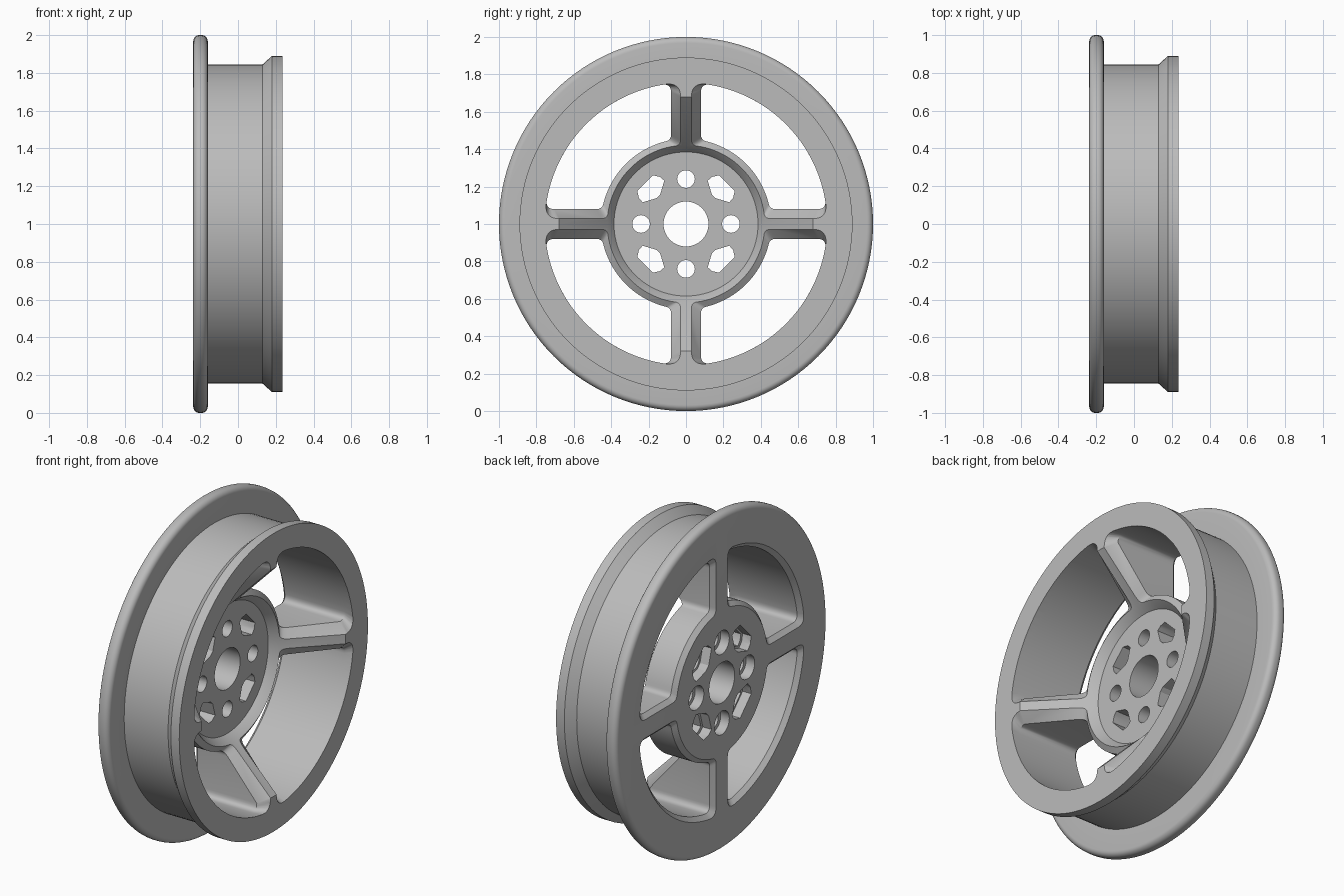
import bpy, bmesh
from math import sin, cos, pi, asin, hypot, radians

if "Cube" in bpy.data.objects:
    bpy.data.objects.remove(bpy.data.objects["Cube"], do_unlink=True)

BACK, FRONT = -0.237, 0.235
LIP_R, LIP_X, RIDGE_R = 0.42, -0.02, 0.68

metal = bpy.data.materials.new("light grey metal")
metal.use_nodes = True
grey = (0.5, 0.5, 0.5, 1)
metal.diffuse_color = grey
metal.node_tree.nodes["Principled BSDF"].inputs["Base Color"].default_value = grey


def make_object(name, bm):
    bmesh.ops.recalc_face_normals(bm, faces=bm.faces)
    mesh = bpy.data.meshes.new(name)
    bm.to_mesh(mesh)
    bm.free()
    mesh.materials.append(metal)
    ob = bpy.data.objects.new(name, mesh)
    bpy.context.collection.objects.link(ob)
    return ob


def bridge(bm, a, b):
    for i in range(len(a)):
        j = (i + 1) % len(a)
        bm.faces.new((a[i], a[j], b[j], b[i]))


def revolve(name, profile, steps=128):
    """Spin a closed (radius, x) profile around the wheel axis."""
    bm = bmesh.new()
    rings = []
    for s in range(steps):
        t = 2 * pi * s / steps
        rings.append([bm.verts.new((x, r * sin(t), 1 + r * cos(t))) for r, x in profile])
    for s in range(steps):
        bridge(bm, rings[s], rings[(s + 1) % steps])
    return make_object(name, bm)


def loft(bm, levels, turn):
    """Closed solid through outlines of (x, y, z), turned in quarter steps."""
    c, s = (1, 0, -1, 0)[turn], (0, 1, 0, -1)[turn]
    rings = [[bm.verts.new((x, c * y - s * z, 1 + s * y + c * z)) for x, y, z in lv]
             for lv in levels]
    for a, b in zip(rings, rings[1:]):
        bridge(bm, a, b)
    bm.faces.new(rings[0])
    bm.faces.new(rings[-1])


def flat(x, outline):
    return [(x, y, z) for y, z in outline]


def dish(r):
    """Height of the conical front dish at a radius."""
    t = (r - LIP_R) / (RIDGE_R - LIP_R)
    return LIP_X + (FRONT - LIP_X) * min(1, max(0, t))


def window(half, r_in, r_out, f_in, f_out, n=6, arc=24):
    """Quarter window: spoke sides, hub and rim arcs, rounded corners."""
    def corner(r, f, side):
        a = asin(half / r)
        c = (half, r * cos(a))
        p = (half, c[1] + side * f)
        q = (r * sin(a + f / r), r * cos(a + f / r))
        pts = []
        for i in range(n + 1):
            t = i / n
            pts.append(tuple((1 - t) ** 2 * p[k] + 2 * t * (1 - t) * c[k] + t * t * q[k]
                             for k in (0, 1)))
        return pts, a + f / r

    outer, ao = corner(r_out, f_out, -1)
    inner, ai = corner(r_in, f_in, 1)

    def curve(r, a):
        angles = [a + (pi / 2 - 2 * a) * i / arc for i in range(1, arc)]
        return [(r * sin(t), r * cos(t)) for t in angles]

    def flip(pts):
        return [(z, y) for y, z in pts]

    return (outer + curve(r_out, ao) + flip(outer[::-1])
            + flip(inner) + curve(r_in, ai)[::-1] + inner[::-1])


# Wheel body: rounded flange, drum, sloped front lip, conical dish and hub recess
FIL = 0.032
profile = [(0.12, BACK)]
profile += [(1 - FIL + FIL * sin(i * pi / 12), BACK + FIL - FIL * cos(i * pi / 12))
            for i in range(7)]
profile += [(1 - FIL + FIL * cos(i * pi / 12), -0.16 - FIL + FIL * sin(i * pi / 12))
            for i in range(7)]
profile += [(0.845, -0.16), (0.845, 0.13), (0.89, 0.18), (0.89, FRONT),
            (RIDGE_R, FRONT), (LIP_R, LIP_X), (0.385, -0.07), (0.12, -0.07)]
wheel = revolve("wheel", profile)

# Cutters: four windows, four bolt holes and four lightening holes
bm = bmesh.new()
back_line = window(0.05, 0.425, 0.785, 0.04, 0.06)
wall_line = window(0.08, 0.455, 0.755, 0.03, 0.045)
ridge_line = window(0.027, LIP_R, 0.755, 0.03, 0.075)
window_levels = [
    flat(BACK - 0.005, back_line),
    flat(BACK + 0.025, wall_line),
    [(dish(hypot(y, z)) - 0.055, y, z) for y, z in wall_line],
    [(dish(hypot(y, z)) + 0.002, y, z) for y, z in ridge_line],
    flat(0.3, ridge_line),
]


def circle(r):
    return [(r * cos(i * pi / 16), 0.24 + r * sin(i * pi / 16)) for i in range(32)]


half_slot = [(0.176, 0.26), (0.14, 0.252), (0.116, 0.232), (0.138, 0.158)]
slot = half_slot + [(z, y) for y, z in half_slot[::-1]]
wide_slot = [(0.19 + (y - 0.19) * 1.25, 0.19 + (z - 0.19) * 1.25) for y, z in slot]

for turn in range(4):
    loft(bm, window_levels, turn)
    for wide, narrow in ((circle(0.07), circle(0.047)), (wide_slot, slot)):
        loft(bm, [flat(-0.3, wide), flat(-0.18, wide),
                  flat(-0.18, narrow), flat(0.0, narrow)], turn)
bmesh.ops.triangulate(bm, faces=bm.faces)
cutter = make_object("opening_cutter", bm)
cutter.hide_render = True

# Cut the openings, then drop the cutter
mod = wheel.modifiers.new("openings", "BOOLEAN")
mod.operation = "DIFFERENCE"
mod.solver = "EXACT"
mod.object = cutter
bpy.ops.object.select_all(action="DESELECT")
bpy.context.view_layer.objects.active = wheel
wheel.select_set(True)
bpy.ops.object.modifier_apply(modifier=mod.name)
bpy.data.objects.remove(cutter, do_unlink=True)
bpy.ops.object.shade_smooth_by_angle(angle=radians(28))
